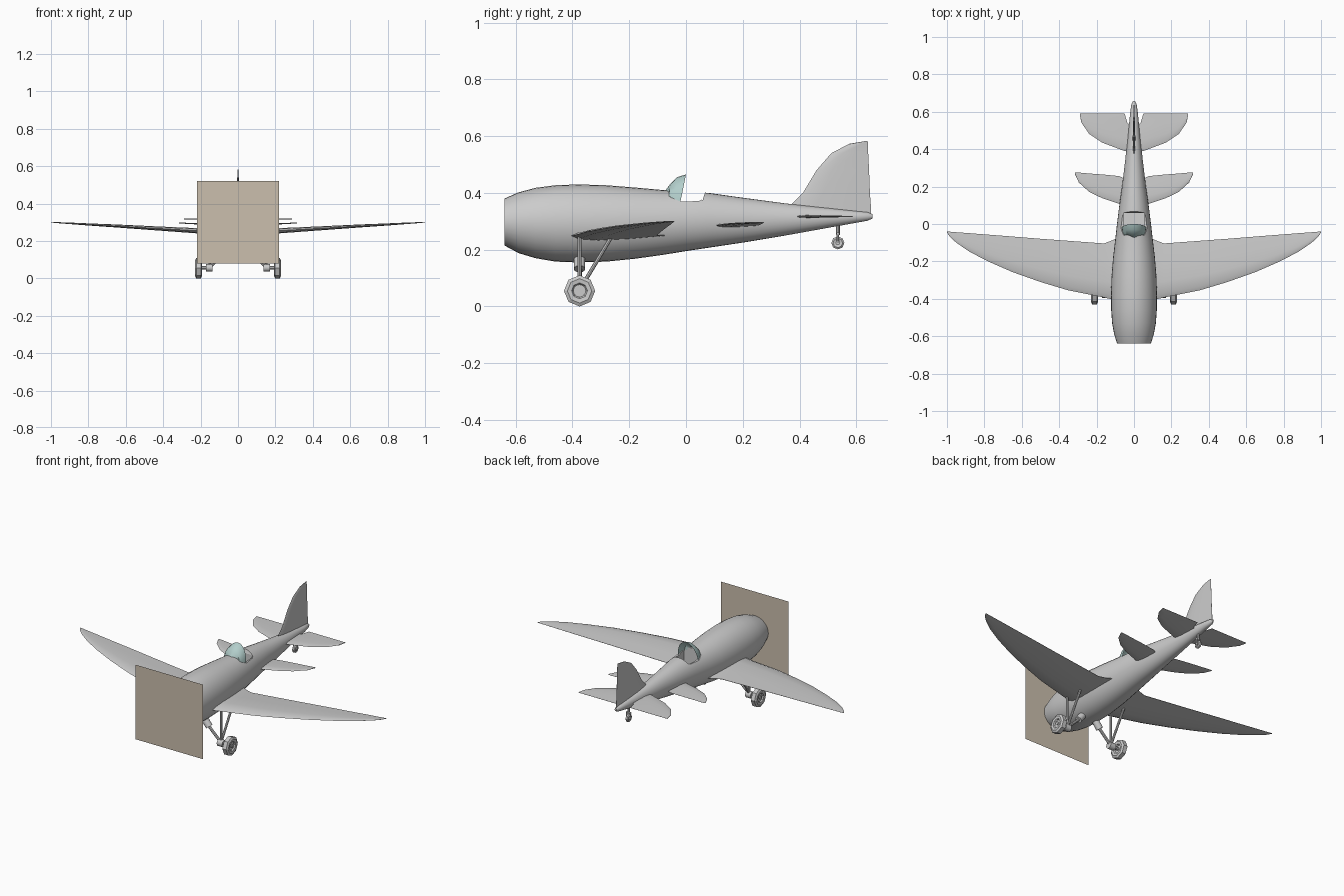
import bpy, bmesh
from math import pi, cos, sin
from mathutils import Vector

if "Cube" in bpy.data.objects:
    bpy.data.objects.remove(bpy.data.objects["Cube"])


def make(name, verts, faces, smooth=True, mirror=False, color=None):
    me = bpy.data.meshes.new(name)
    me.from_pydata(verts, [], faces)
    bm = bmesh.new()
    bm.from_mesh(me)
    bmesh.ops.remove_doubles(bm, verts=bm.verts, dist=1e-5)
    bmesh.ops.recalc_face_normals(bm, faces=bm.faces)
    bm.to_mesh(me)
    bm.free()
    ob = bpy.data.objects.new(name, me)
    bpy.context.collection.objects.link(ob)
    if smooth:
        shade(ob)
    if mirror:
        ob.modifiers.new("Mirror", 'MIRROR')
    if color:
        mat = bpy.data.materials.new(name + "_colour")
        mat.diffuse_color = color
        mat.use_nodes = True
        mat.node_tree.nodes["Principled BSDF"].inputs["Base Color"].default_value = mat.diffuse_color
        me.materials.append(mat)
    return ob


def shade(ob):
    bpy.ops.object.select_all(action='DESELECT')
    ob.select_set(True)
    bpy.context.view_layer.objects.active = ob
    bpy.ops.object.shade_smooth_by_angle(angle=pi / 5)


def loft(rings, closed=True, caps=True):
    n = len(rings[0])
    verts = [p for r in rings for p in r]
    faces = [(i * n + j, i * n + (j + 1) % n, (i + 1) * n + (j + 1) % n, (i + 1) * n + j)
             for i in range(len(rings) - 1) for j in range(n if closed else n - 1)]
    if caps:
        faces += [tuple(range(n)), tuple(range((len(rings) - 1) * n, len(rings) * n))]
    return verts, faces


# thin aerofoil surface: stations are (span, leading y, trailing y, height, thickness)
def surface(name, stations, upright=False):
    section = [(0, 0), (.08, .35), (.3, .5), (.65, .32), (1, .03),
               (1, -.03), (.65, -.32), (.3, -.5), (.08, -.35)]
    rings = []
    for s, y0, y1, h, t in stations:
        ring = []
        for u, v in section:
            y = y0 + (y1 - y0) * u
            ring.append((h + v * t, y, s) if upright else (s, y, h + v * t))
        rings.append(ring)
    return make(name, *loft(rings), mirror=not upright)


def rod(name, a, b, r, sides=8, mirror=True):
    a, b = Vector(a), Vector(b)
    q = (b - a).to_track_quat('Z', 'Y')
    rings = [[c + q @ Vector((r * cos(2 * pi * k / sides), r * sin(2 * pi * k / sides), 0))
              for k in range(sides)] for c in (a, b)]
    return make(name, *loft(rings), smooth=sides > 8, mirror=mirror)


# wheel lathed around x from a closed (x, radius) profile
def wheel(name, centre, profile, sides=8, mirror=True):
    cx, cy, cz = centre
    rings = [[(cx + x, cy + r * cos(2 * pi * k / sides), cz + r * sin(2 * pi * k / sides))
              for x, r in profile] for k in range(sides)]
    rings.append(rings[0])
    return make(name, *loft(rings, caps=False), smooth=False, mirror=mirror)


# fuselage: y, half width, bottom z, top z
hull = [(-.64, .09, .215, .38), (-.59, .106, .188, .402), (-.53, .117, .17, .418),
        (-.46, .122, .158, .427), (-.38, .123, .155, .43), (-.28, .12, .158, .427),
        (-.18, .112, .168, .419), (-.08, .1, .182, .41), (0, .091, .195, .405),
        (.08, .081, .207, .4), (.2, .064, .225, .383), (.35, .046, .25, .363),
        (.5, .03, .277, .347), (.6, .02, .295, .336), (.64, .014, .302, .332),
        (.657, .006, .31, .325)]
rings = []
for y, w, lo, hi in hull:
    rings.append([(w * cos(2 * pi * k / 32), y,
                   (lo + hi) / 2 + (hi - lo) / 2 * sin(2 * pi * k / 32)) for k in range(32)])
fuselage = make("fuselage", *loft(rings))

# cockpit: a saddle cut through the sides, then a deeper tub
saddle = [(-.055, .5), (-.055, .385), (-.02, .37), (.045, .371), (.06, .38), (.07, .41), (.07, .5)]
tub = [(-.06, .5), (-.06, .27), (.06, .26), (.06, .5)]
for profile, half in ((saddle, .2), (tub, .056)):
    cutter = make("cockpit_cutter", *loft([[(x, y, z) for y, z in profile] for x in (-half, half)]),
                  smooth=False)
    cutter.hide_render = True
    mod = fuselage.modifiers.new("Cockpit", 'BOOLEAN')
    mod.operation, mod.solver, mod.object = 'DIFFERENCE', 'EXACT', cutter
    bpy.context.view_layer.objects.active = fuselage
    bpy.ops.object.modifier_apply(modifier=mod.name)
    bpy.data.objects.remove(cutter)
shade(fuselage)

# windshield: arches from the open rear edge to the front base (y, half width, base z, top z)
arches = [(0, .065, .367, .465), (-.03, .062, .373, .456), (-.055, .052, .382, .432),
          (-.077, .034, .39, .403)]
rings = []
for i, (y, w, lo, hi) in enumerate(arches):
    lean = (.02, .015, .007, 0)[i]
    rings.append([(w * cos(pi * k / 12), y - lean * (1 - sin(pi * k / 12)) + .02 * (i == 3) * abs(cos(pi * k / 12)),
                   lo + (hi - lo) * sin(pi * k / 12)) for k in range(13)])
make("windshield", *loft(rings, closed=False, caps=False), color=(.45, .62, .6, 1))

# propeller panel
make("propeller_panel", [(-.22, -.642, .08), (.22, -.642, .08), (.22, -.642, .52), (-.22, -.642, .52)],
     [(0, 1, 2, 3)], smooth=False, color=(.6, .52, .42, 1))

# main wings
surface("wing", [(.06, -.41, -.06, .252, .034), (.11, -.405, -.085, .249, .032),
                 (.16, -.393, -.104, .251, .03), (.35, -.355, -.09, .262, .024),
                 (.5, -.31, -.079, .271, .02), (.65, -.257, -.067, .28, .016),
                 (.78, -.2, -.057, .287, .012), (.88, -.148, -.049, .293, .009),
                 (.95, -.1, -.044, .297, .006), (.985, -.068, -.041, .299, .004),
                 (1, -.045, -.04, .3, .002)])

# middle and rear horizontal planes
surface("middle_plane", [(.03, .095, .23, .284, .012), (.065, .1, .25, .285, .012),
                         (.08, .108, .256, .286, .011), (.17, .138, .265, .29, .009),
                         (.24, .172, .27, .293, .007), (.295, .222, .275, .295, .005),
                         (.315, .265, .276, .296, .003)])
surface("tailplane", [(.01, .385, .52, .317, .01), (.035, .388, .54, .317, .01),
                      (.05, .39, .59, .317, .01), (.17, .435, .59, .317, .008),
                      (.24, .482, .59, .317, .006), (.28, .54, .59, .317, .005),
                      (.29, .582, .59, .317, .003)])

# upright fin
surface("fin", [(.325, .37, .652, 0, .014), (.36, .372, .651, 0, .014), (.40, .412, .648, 0, .013),
                (.48, .46, .645, 0, .011), (.54, .512, .642, 0, .008), (.573, .575, .641, 0, .006),
                (.583, .635, .64, 0, .003)], upright=True)

# main landing gear: three struts meeting at a hub, axle, wheel
hub = (.152, -.375, .058)
rod("front_strut", hub, (.152, -.375, .25), .007)
rod("rear_strut", hub, (.152, -.26, .25), .007)
rod("inner_strut", hub, (.045, -.375, .16), .008)
rod("strut_mount", (.075, -.375, .132), (.045, -.375, .17), .02, 12)
rod("gear_hub", (.137, -.375, .056), (.172, -.375, .056), .02, 12)
rod("axle", (.16, -.375, .056), (.225, -.375, .056), .01)
wheel("tyre", (.211, -.375, .055), [(-.018, .043), (-.012, .055), (.012, .055), (.018, .043),
                                   (.016, .028), (.007, .022), (-.007, .022), (-.016, .028)])
rod("wheel_hub", (.203, -.375, .055), (.22, -.375, .055), .022, 12)

# tail wheel and fork
wheel("tail_tyre", (0, .535, .224), [(-.009, .017), (-.005, .023), (.005, .023), (.009, .017),
                                    (.006, .006), (-.006, .006)], mirror=False)
rod("tail_axle", (-.014, .535, .224), (.014, .535, .224), .008, mirror=False)
rod("tail_fork", (.012, .535, .224), (.012, .535, .256), .004)
rod("tail_fork_bridge", (-.014, .535, .255), (.014, .535, .255), .006, mirror=False)
rod("tail_strut", (0, .535, .252), (0, .535, .3), .007, mirror=False)
